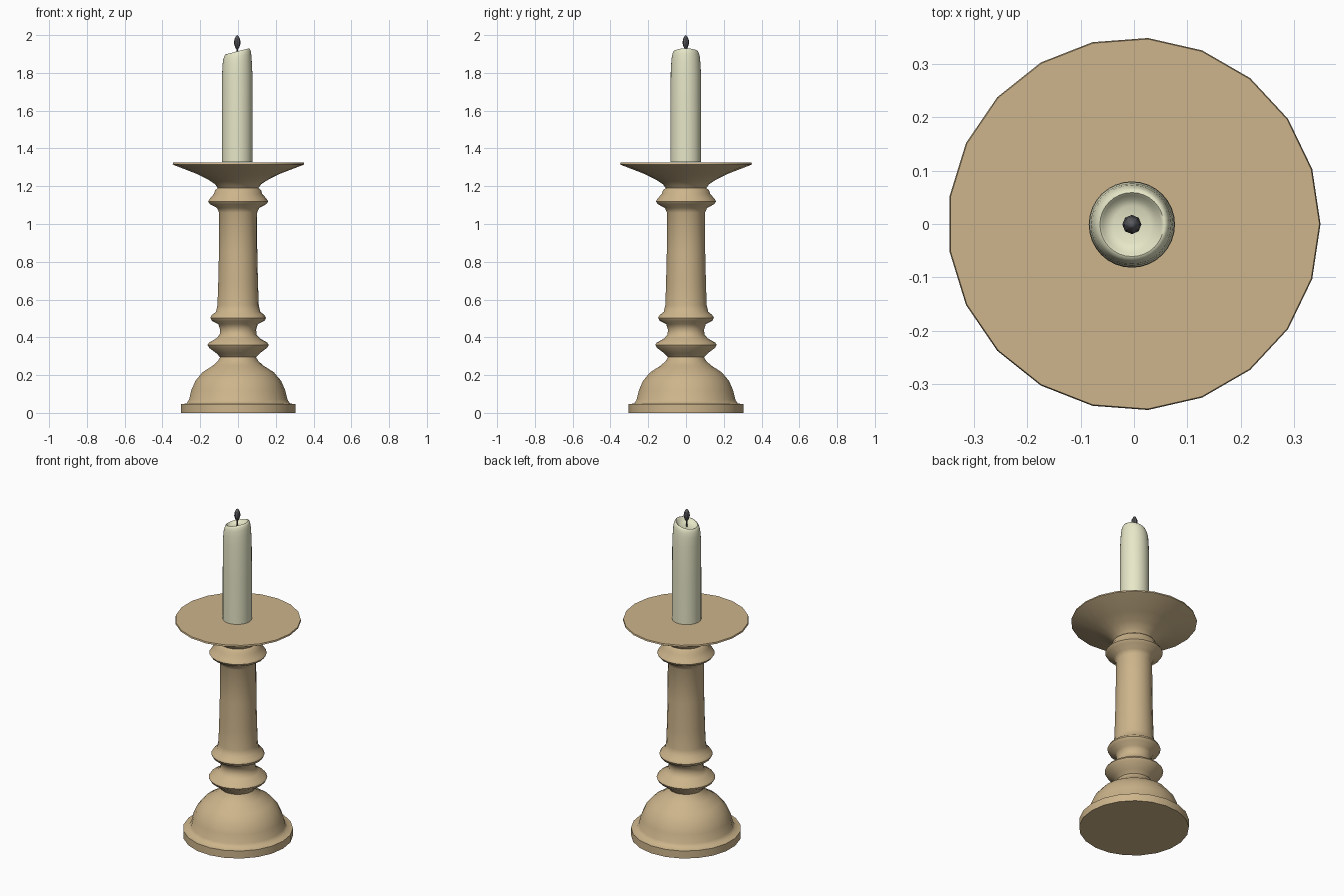
import bpy, bmesh, math

if "Cube" in bpy.data.objects:
    bpy.data.objects.remove(bpy.data.objects["Cube"])


def material(name, color):
    m = bpy.data.materials.new(name)
    m.diffuse_color = (*color, 1)
    m.use_nodes = True
    m.node_tree.nodes["Principled BSDF"].inputs["Base Color"].default_value = m.diffuse_color
    return m


def lathe(name, profile, sides, mat, center=(0, 0), angle=50, shift=None):
    """Spin (radius, z) points about z; zero radius makes a pole, else a cap."""
    bm = bmesh.new()
    rings = []
    for r, z in profile:
        if r == 0:
            rings.append([bm.verts.new((*center, z))])
            continue
        ring = []
        for i in range(sides):
            a = math.tau * i / sides
            x, y = r * math.cos(a), r * math.sin(a)
            dz = shift(x, y, z) if shift else 0
            ring.append(bm.verts.new((x + center[0], y + center[1], z + dz)))
        rings.append(ring)
    for lo, hi in zip(rings, rings[1:]):
        for i in range(sides):
            j = (i + 1) % sides
            if len(lo) == 1:
                bm.faces.new((lo[0], hi[j], hi[i]))
            elif len(hi) == 1:
                bm.faces.new((lo[i], lo[j], hi[0]))
            else:
                bm.faces.new((lo[i], lo[j], hi[j], hi[i]))
    if len(rings[0]) > 1:
        bm.faces.new(rings[0][::-1])
    if len(rings[-1]) > 1:
        bm.faces.new(rings[-1])
    bmesh.ops.recalc_face_normals(bm, faces=bm.faces)
    me = bpy.data.meshes.new(name)
    bm.to_mesh(me)
    bm.free()
    me.materials.append(mat)
    ob = bpy.data.objects.new(name, me)
    bpy.context.collection.objects.link(ob)
    bpy.ops.object.select_all(action='DESELECT')
    ob.select_set(True)
    bpy.context.view_layer.objects.active = ob
    bpy.ops.object.shade_smooth_by_angle(angle=math.radians(angle))
    return ob


wood = material("wood", (0.61, 0.46, 0.26))
wax = material("wax", (0.80, 0.80, 0.58))
char = material("char", (0.10, 0.10, 0.11))

# Turned candlestick: domed foot, two collars, shaft, upper collar, drip dish
lathe("candlestick", [
    (0.305, 0), (0.305, 0.046), (0.275, 0.05), (0.262, 0.07), (0.25, 0.12),
    (0.228, 0.17), (0.19, 0.215), (0.135, 0.25), (0.107, 0.275), (0.096, 0.295),
    (0.115, 0.315), (0.155, 0.345), (0.163, 0.36), (0.155, 0.372),
    (0.115, 0.395), (0.098, 0.415), (0.096, 0.44), (0.105, 0.47),
    (0.14, 0.487), (0.148, 0.503), (0.14, 0.518), (0.118, 0.535),
    (0.11, 0.57), (0.106, 0.68), (0.102, 0.85), (0.101, 1.06),
    (0.112, 1.085), (0.15, 1.105), (0.16, 1.12), (0.15, 1.135),
    (0.128, 1.16), (0.122, 1.18), (0.108, 1.19), (0.122, 1.21),
    (0.16, 1.235), (0.22, 1.265), (0.343, 1.312), (0.35, 1.316),
    (0.348, 1.325)], 21, wood)


# Candle with a melted, slanted rim around a shallow wax pool
def slant(x, y, z):
    return 0.26 * x * max(0, min(1, (z - 1.84) / 0.06))


lathe("candle", [
    (0.081, 1.328), (0.081, 1.6), (0.08, 1.8), (0.077, 1.855), (0.074, 1.885),
    (0.07, 1.902), (0.065, 1.912), (0.06, 1.914), (0.055, 1.909),
    (0.048, 1.899), (0.035, 1.893), (0, 1.892)],
    32, wax, (-0.004, -0.001), 60, slant)

# Burnt wick with a bud-shaped tip
lathe("wick", [
    (0.005, 1.885), (0.005, 1.925), (0.012, 1.938), (0.018, 1.958),
    (0.015, 1.978), (0.008, 1.993), (0, 2.0)], 8, char, (-0.004, -0.001), 40)
